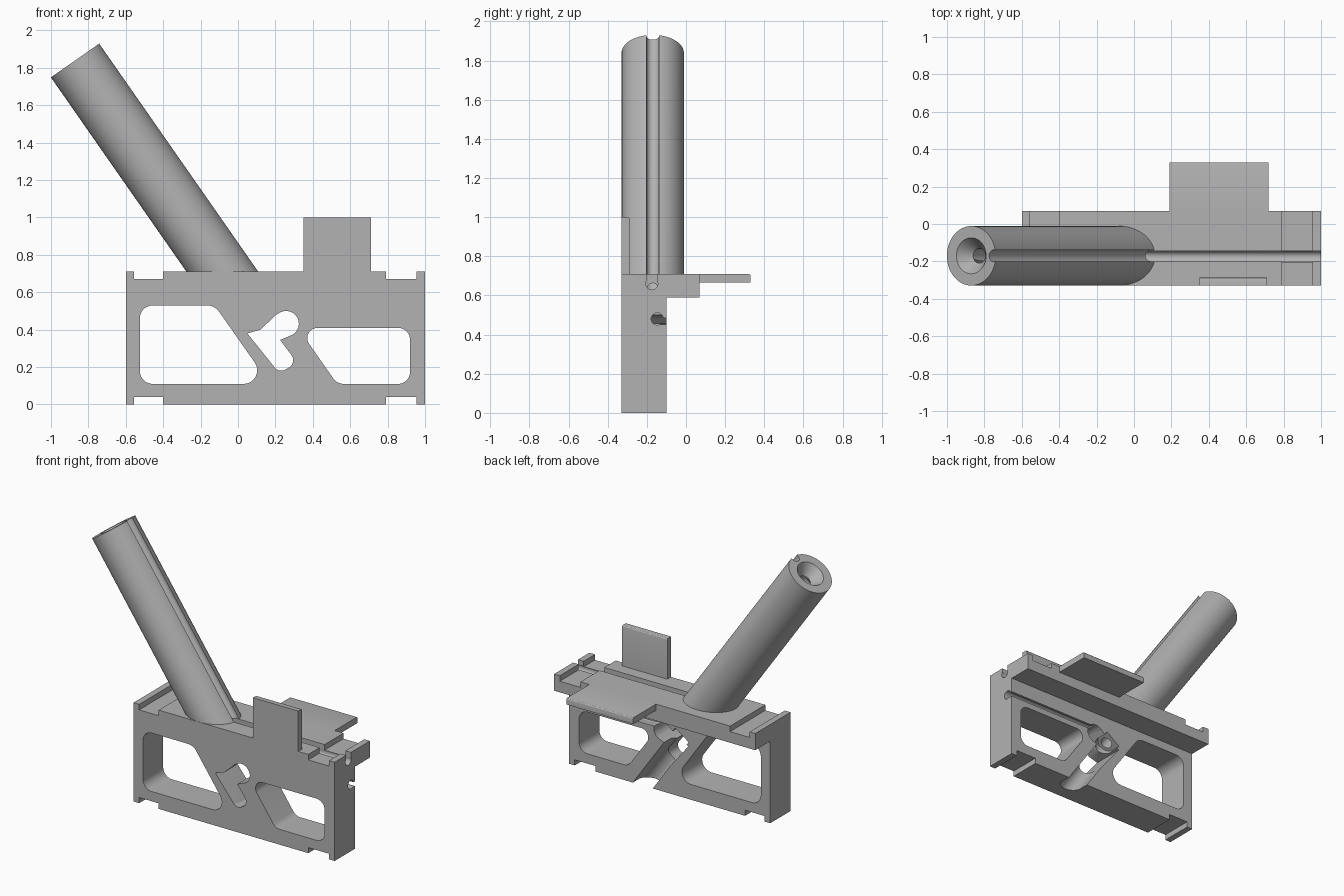
import bpy, bmesh, math
from mathutils import Vector, Matrix

if "Cube" in bpy.data.objects:
    bpy.data.objects.remove(bpy.data.objects["Cube"], do_unlink=True)

grey = bpy.data.materials.new("plain grey")
grey.use_nodes = True
COLOUR = (0.45, 0.45, 0.45, 1)
grey.diffuse_color = COLOUR
grey.node_tree.nodes["Principled BSDF"].inputs["Base Color"].default_value = COLOUR


def finish(bm, name):
    bmesh.ops.recalc_face_normals(bm, faces=bm.faces)
    mesh = bpy.data.meshes.new(name)
    bm.to_mesh(mesh)
    bm.free()
    mesh.materials.append(grey)
    ob = bpy.data.objects.new(name, mesh)
    bpy.context.collection.objects.link(ob)
    return ob


def box(name, x, y, z):
    bm = bmesh.new()
    bmesh.ops.create_cube(bm, size=1)
    for v in bm.verts:
        v.co = [r[0] + (c + 0.5) * (r[1] - r[0]) for c, r in zip(v.co, (x, y, z))]
    return finish(bm, name)


def rod(name, a, b, r1, r2=None, sides=48):
    a, b = Vector(a), Vector(b)
    bm = bmesh.new()
    turn = (b - a).to_track_quat('Z', 'Y').to_matrix().to_4x4()
    bmesh.ops.create_cone(bm, cap_ends=True, segments=sides, radius1=r1,
                          radius2=r1 if r2 is None else r2, depth=(b - a).length,
                          matrix=Matrix.Translation((a + b) / 2) @ turn)
    return finish(bm, name)


def prism(name, corners, y0, y1):
    """Extrude along y a polygon whose corners are (x, z, rounding radius)."""
    pts, n = [], len(corners)
    for i, (x, z, r) in enumerate(corners):
        p = Vector((x, z))
        u = (Vector(corners[i - 1][:2]) - p).normalized()
        w = (Vector(corners[(i + 1) % n][:2]) - p).normalized()
        if r == 0:
            pts.append(p)
            continue
        half = u.angle(w) / 2
        centre = p + (u + w).normalized() * r / math.sin(half)
        s = p + u * r / math.tan(half) - centre
        e = p + w * r / math.tan(half) - centre
        swing = s.angle_signed(e)
        for k in range(11):
            t = -swing * k / 10
            pts.append(centre + Vector((s.x * math.cos(t) - s.y * math.sin(t),
                                        s.x * math.sin(t) + s.y * math.cos(t))))
    bm = bmesh.new()
    face = bm.faces.new([bm.verts.new((p.x, y0, p.y)) for p in pts])
    new = bmesh.ops.extrude_face_region(bm, geom=[face])["geom"]
    bmesh.ops.translate(bm, vec=(0, y1 - y0, 0),
                        verts=[g for g in new if isinstance(g, bmesh.types.BMVert)])
    return finish(bm, name)


def combine(ob, other, operation='DIFFERENCE'):
    mod = ob.modifiers.new("cut", 'BOOLEAN')
    mod.operation, mod.solver, mod.object = operation, 'EXACT', other
    bpy.context.view_layer.objects.active = ob
    bpy.ops.object.modifier_apply(modifier=mod.name)
    bpy.data.objects.remove(other, do_unlink=True)


def smooth(ob):
    bpy.ops.object.select_all(action='DESELECT')
    ob.select_set(True)
    bpy.context.view_layer.objects.active = ob
    bpy.ops.object.shade_smooth_by_angle(angle=math.radians(30))


# Barrel axis, slanting up towards -x
TOP = Vector((-0.87, -0.17, 1.84))
DOWN = Vector((0.572, 0, -0.82)).normalized()
SIDE = Vector((0.82, 0, 0.572)).normalized()


def along(t, off=0):
    return TOP + DOWN * t + SIDE * off


# Frame: L-shaped section of upright web and top slab
FRONT, BACK, DECK = -0.33, -0.10, 0.71
frame = box("frame", (-0.6, 1), (FRONT, BACK), (0, DECK))
combine(frame, box("slab", (-0.6, 1), (FRONT, 0.07), (0.59, DECK)), 'UNION')

# Shallow notches at both ends, top and bottom
for x in ((-0.555, -0.4), (0.79, 0.955)):
    for z in ((-0.1, 0.04), (0.67, 0.8)):
        combine(frame, box("notch", x, (-0.5, 0.2), z))

# Two rounded windows
combine(frame, prism("window", [(-0.525, 0.11, 0.07), (-0.525, 0.53, 0.07),
                                (-0.125, 0.53, 0.08), (0.17, 0.11, 0.073)], -0.5, 0))
combine(frame, prism("window", [(0.53, 0.11, 0.07), (0.32, 0.41, 0.055),
                                (0.92, 0.41, 0.065), (0.92, 0.11, 0.065)], -0.5, 0))

# Pivot cavity: round lobe plus angled slot
combine(frame, rod("lobe", (0.257, -0.5, 0.432), (0.257, 0, 0.432), 0.068))
combine(frame, prism("slot", [(0.05, 0.38, 0), (0.12, 0.4, 0), (0.21, 0.485, 0),
                              (0.31, 0.4, 0), (0.285, 0.37, 0), (0.225, 0.345, 0),
                              (0.315, 0.225, 0.045), (0.222, 0.166, 0.045)], -0.5, 0))

# Bore and the wider channel below it, open at the back
combine(frame, rod("bore", along(1.2), along(1.8), 0.04))
combine(frame, rod("channel", along(1.7), along(2.4), 0.065))
ends = [along(1.7, -0.065), along(1.7, 0.065), along(2.4, 0.065), along(2.4, -0.065)]
combine(frame, prism("channel_mouth", [(p.x, p.z, 0) for p in ends], -0.17, 0))

# Lengthwise grooves: one on the deck, one on the back of the web
combine(frame, rod("groove", (0, -0.175, 0.66), (1.1, -0.175, 0.66), 0.031, sides=32))
combine(frame, box("groove_mouth", (0, 1.1), (-0.2, -0.145), (0.66, 0.8)))
combine(frame, rod("groove", (0.26, -0.147, 0.48), (1.1, -0.147, 0.48), 0.031, sides=32))
combine(frame, box("groove_mouth", (0.26, 1.1), (-0.147, 0), (0.451, 0.485)))
smooth(frame)

# Barrel: grooved tube with a countersunk bore, trimmed at the deck
barrel = rod("barrel", along(0), along(1.7), 0.159, sides=64)
combine(barrel, rod("groove", along(-0.1, 0.148), along(1.9, 0.148), 0.032, sides=32))
combine(barrel, rod("countersink", along(-0.01), along(0.075), 0.104, 0.04))
combine(barrel, rod("bore", along(0.05), along(1.9), 0.04))
combine(barrel, box("trim", (-2, 2), (-1, 1), (-1, DECK - 0.002)))
smooth(barrel)

# Thin plates: rear tab on the deck and upright front plate
plates = [box("rear_tab", (0.19, 0.72), (0.06, 0.33), (0.665, DECK)),
          box("front_plate", (0.35, 0.71), (FRONT, -0.287), (DECK - 0.02, 1.0))]
for plate in plates:
    bm = bmesh.new()
    bm.from_mesh(plate.data)
    axis = 1 if plate.name == "rear_tab" else 2
    far = max(v.co[axis] for v in bm.verts)
    rim = [e for e in bm.edges if all(v.co[axis] > far - 0.001 for v in e.verts)
           and abs(e.verts[0].co.x - e.verts[1].co.x) > 0.1]
    rim = [max(rim, key=lambda e: e.verts[0].co.z + e.verts[0].co.y)]
    bmesh.ops.bevel(bm, geom=rim, offset=0.01, segments=3, profile=0.5, affect='EDGES')
    bm.to_mesh(plate.data)
    bm.free()
    smooth(plate)
